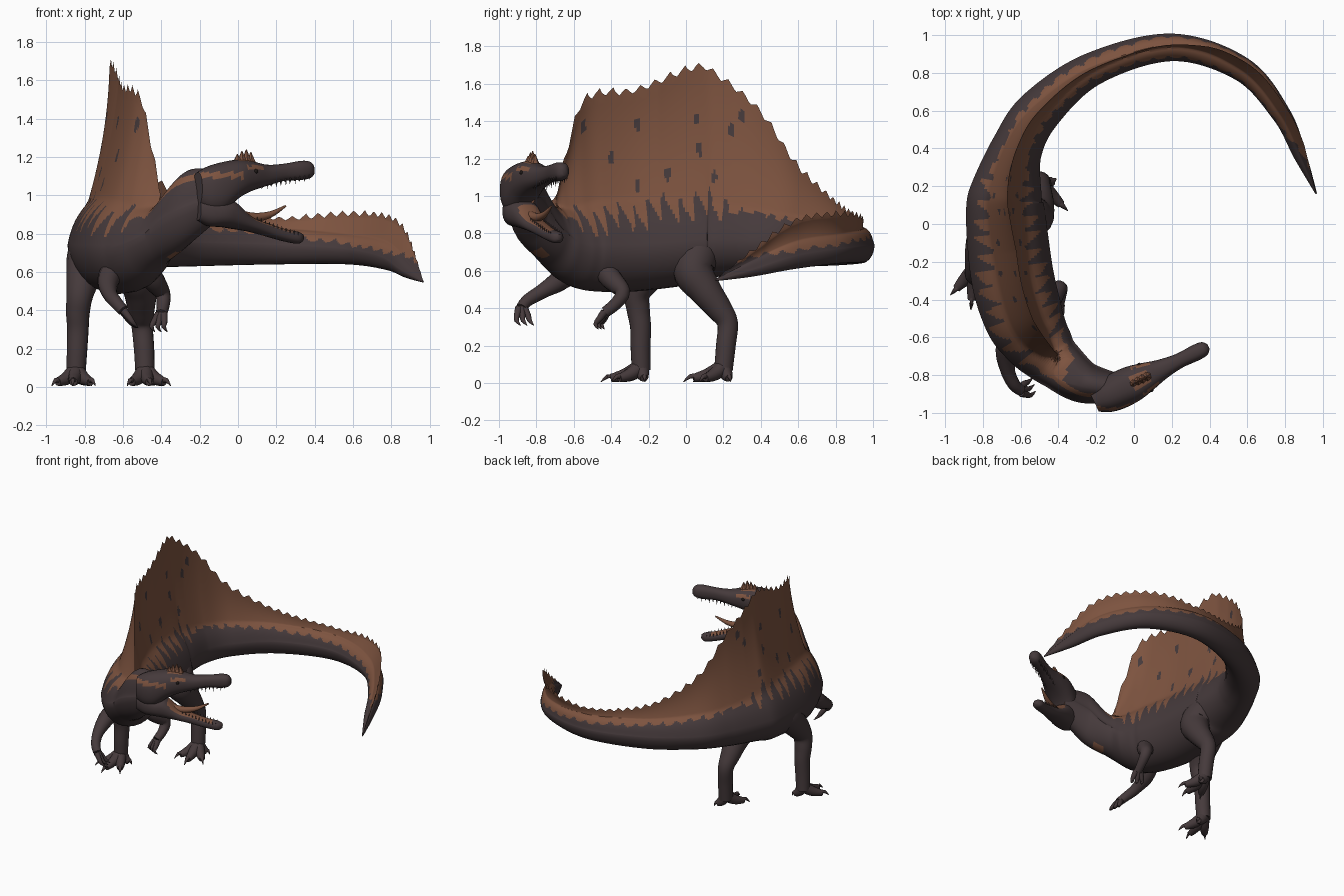
import bpy, bmesh, math
from mathutils import Vector

cube = bpy.data.objects.get("Cube")
if cube:
    bpy.data.objects.remove(cube, do_unlink=True)


def material(name, color):
    mat = bpy.data.materials.new(name)
    mat.use_nodes = True
    rgba = (*color, 1)
    mat.diffuse_color = rgba
    mat.node_tree.nodes["Principled BSDF"].inputs["Base Color"].default_value = rgba
    return mat


HIDE, SAIL, EYE = 0, 1, 2
MATERIALS = [material("dark hide", (.06, .042, .044)),
             material("brown sail", (.205, .087, .05)),
             material("black eye", (.012, .009, .008))]


def finish(name, bm, rule=None, color=HIDE, angle=50):
    """Turn a bmesh into a smooth object, coloured whole or by a face rule."""
    bmesh.ops.recalc_face_normals(bm, faces=bm.faces)
    for face in bm.faces:
        face.material_index = rule(face) if rule else color
    mesh = bpy.data.meshes.new(name)
    bm.to_mesh(mesh)
    bm.free()
    for mat in MATERIALS:
        mesh.materials.append(mat)
    obj = bpy.data.objects.new(name, mesh)
    bpy.context.collection.objects.link(obj)
    bpy.ops.object.select_all(action='DESELECT')
    obj.select_set(True)
    bpy.context.view_layer.objects.active = obj
    bpy.ops.object.shade_smooth_by_angle(angle=math.radians(angle))


def add_loft(bm, rings):
    """Skin closed rings of equal length and cap both ends."""
    loops = [[bm.verts.new(p) for p in ring] for ring in rings]
    for a, b in zip(loops, loops[1:]):
        for i in range(len(a)):
            j = (i + 1) % len(a)
            bm.faces.new((a[i], a[j], b[j], b[i]))
    bm.faces.new(loops[0])
    bm.faces.new(loops[-1])


def spline(points, spacing):
    """Catmull-Rom interpolation of tuples, sampled evenly in space."""
    pts = [tuple(p) for p in points]
    ends = [pts[0]] + pts + [pts[-1]]
    out = []
    for k in range(len(pts) - 1):
        p, q, r, s = ends[k:k + 4]
        steps = max(2, round((Vector(r[:3]) - Vector(q[:3])).length / spacing))
        for i in range(steps):
            t = i / steps
            out.append([b + t / 2 * (c - a + t * (2 * a - 5 * b + 4 * c - d + t * (3 * (b - c) + d - a)))
                        for a, b, c, d in zip(p, q, r, s)])
    return out + [list(pts[-1])]


def add_tube(bm, points, sides=14, spacing=.02):
    """Tapered limb through (x, y, z, radius) points."""
    path = spline(points, spacing)
    rings = []
    for i, p in enumerate(path):
        ahead, behind = path[min(i + 1, len(path) - 1)], path[max(i - 1, 0)]
        axis = (Vector(ahead[:3]) - Vector(behind[:3])).normalized()
        u = axis.cross(Vector((.3, 1, .2))).normalized()
        v = axis.cross(u)
        turn = [math.tau * k / sides for k in range(sides)]
        rings.append([Vector(p[:3]) + p[3] * (u * math.cos(a) + v * math.sin(a)) for a in turn])
    add_loft(bm, rings)


def clamp(value):
    return min(1, max(0, value))


# Body, neck, tail and sail in one skin
# x, y, half width, belly z, widest z, back z, sail z, colour border z
STATIONS = [
    (-.05, -.87, .06, .92, 1.02, 1.12, 1.12, 1.09),
    (-.26, -.838, .1, .74, .93, 1.13, 1.13, 1.06),
    (-.4, -.74, .125, .64, .8, .96, .96, .91),
    (-.472, -.668, .15, .56, .74, .94, 1.2, .87),
    (-.532, -.588, .17, .51, .72, .96, 1.46, .86),
    (-.587, -.482, .188, .49, .72, .98, 1.53, .88),
    (-.645, -.27, .195, .49, .72, .99, 1.55, .9),
    (-.68, .05, .187, .53, .74, .98, 1.67, .95),
    (-.675, .18, .168, .57, .75, .96, 1.62, .93),
    (-.62, .4, .122, .6, .75, .93, 1.43, .91),
    (-.5, .6, .107, .62, .75, .9, 1.14, .87),
    (-.22, .82, .079, .63, .75, .86, .94, .83),
    (.2, .935, .065, .64, .74, .83, .87, .79),
    (.57, .82, .058, .64, .72, .8, .89, .75),
    (.78, .58, .045, .61, .68, .76, .86, .71),
    (.88, .36, .03, .57, .61, .66, .71, .675),
    (.965, .16, .004, .545, .55, .556, .556, .62)]
LEVELS, BELLY = 36, 14
SPOTS = [(-.55, 1.37), (-.26, 1.38), (.06, 1.41), (.07, 1.25), (.24, 1.35), (-.4, 1.2), (.3, 1.43),
         (-.1, 1.12), (.15, 1.1), (-.26, 1.06)]
THROAT_PATCH = Vector((-.32, -.78, .69))


def build_body():
    bm = bmesh.new()
    path = spline(STATIONS, .011)
    rings, travel, marks = [], 0, []
    for i, (x, y, hw, zb, zm, zs, zt, border) in enumerate(path):
        a, b = path[max(i - 1, 0)], path[min(i + 1, len(path) - 1)]
        along = Vector((b[0] - a[0], b[1] - a[1], 0))
        travel += along.length / 2
        side = along.normalized().cross(Vector((0, 0, 1)))
        crest = clamp((zt - zs) / .06)
        period = .08 if zt > 1 else .065
        tooth = crest * period * .95 * abs((travel / period) % 1 - .4)
        # the sail tips inward over the shoulders and outward along the tail
        lean = crest * (.04 * clamp((.25 - y) / .4) * clamp(-x * 2) - .042 * clamp((x + .05) / .5))
        half = []
        for k in range(LEVELS):
            u = k / LEVELS
            z = zm + (zt - zm) * u
            round_w = hw * math.sqrt(max(0, 1 - ((z - zm) / (zs - zm)) ** 2))
            sail_w = .95 * hw * (1 - u) ** 2
            half.append(((round_w ** 5 + sail_w ** 5) ** .2, z))
        wide = half[0][0]
        under = [(wide * math.cos(math.pi * k / BELLY), zm - (zm - zb) * math.sin(math.pi * k / BELLY))
                 for k in range(1, BELLY)]
        outline = [(0, zt + tooth)] + half[::-1] + under + [(-w, z) for w, z in half]
        rings.append([Vector((x, y, z)) + side * (w + lean * clamp((z - zm) / (zt - zm)) ** 2)
                      for w, z in outline])
        stripes = .065 if zt > 1.2 and y < .25 else .01
        neck = x > -.36 and y < 0
        marks.append((border, stripes, travel, neck, Vector((x, y, 0)), side))
    add_loft(bm, rings)
    count = len(rings[0])
    bm.faces.ensure_lookup_table()
    bm.faces.index_update()

    def pattern(face):
        border, stripes, s, neck, middle, side = marks[min(face.index // count, len(marks) - 1)]
        c = face.calc_center_median()
        if (c - THROAT_PATCH).length < .045:
            return SAIL
        if neck:
            outer = (c - middle).dot(side) < 0
            return SAIL if outer and border < c.z < border + .035 else HIDE
        s += c.z * .12
        wave = math.sin(s * 70) + .3 * math.sin(s * 139 + 1) + .4 * math.sin(s * 23)
        spotted = any(((c.y - y) / .016) ** 2 + ((c.z - z) / .035) ** 2 < 1 for y, z in SPOTS)
        return SAIL if c.z > border + stripes * wave and not spotted else HIDE

    finish("body_and_sail", bm, pattern)


build_body()


# Head, set in its own frame: forward, sideways, height
def head_point(t, w, z):
    return Vector((-.12 + .9 * t - .44 * w, -.9 + .44 * t + .9 * w, z))


def head_frame(c):
    dx, dy = c.x + .12, c.y + .9
    return .9 * dx + .44 * dy, .9 * dy - .44 * dx


def jaw(name, stations, rule):
    bm = bmesh.new()
    rings = []
    for t, w, low, high in spline(stations, .012):
        mid, tall = (low + high) / 2, (high - low) / 2
        ring = []
        for k in range(32):
            c, s = math.cos(math.tau * k / 32), math.sin(math.tau * k / 32)
            ring.append(head_point(t, w * math.copysign(abs(c) ** .85, c),
                                   mid + tall * math.copysign(abs(s) ** .85, s)))
        rings.append(ring)
    add_loft(bm, rings)
    finish(name, bm, rule)


def skull_pattern(face):
    c = face.calc_center_median()
    t, w = head_frame(c)
    crown = .12 < t < .22 and c.z > 1.16 and abs(w) < .035
    brow = .15 < t < .25 and 1.135 < c.z < 1.155
    streak = t < .12 and 1.09 < c.z < 1.12 and w < 0
    return SAIL if crown or brow or streak else HIDE


def mouth_pattern(face):
    t, w = head_frame(face.calc_center_median())
    return SAIL if face.normal.z > .6 and .12 < t < .44 else HIDE


SKULL = [(-.1, .055, .95, 1.12), (-.04, .085, .91, 1.15), (.03, .098, .91, 1.17), (.12, .096, .98, 1.185),
         (.2, .08, 1.02, 1.18), (.3, .054, 1.05, 1.16), (.4, .04, 1.075, 1.165), (.5, .043, 1.08, 1.18),
         (.55, .036, 1.09, 1.175), (.572, .012, 1.11, 1.15)]
MANDIBLE = [(-.1, .04, .87, .98), (-.04, .07, .84, .99), (.03, .088, .835, .98), (.1, .083, .825, .97),
            (.2, .066, .81, .89), (.3, .048, .785, .855), (.4, .04, .76, .825), (.48, .036, .748, .81),
            (.51, .012, .765, .795)]
jaw("upper_jaw", SKULL, skull_pattern)
jaw("lower_jaw", MANDIBLE, mouth_pattern)


def spike(bm, base, tip, radius):
    add_tube(bm, [(*base, radius), (*tip, radius * .08)], sides=6, spacing=.1)


# Teeth along both jaws
bm = bmesh.new()
for i in range(11):
    t = .26 + .027 * i
    for w in (-.033, .033):
        up = 1.045 + .16 * (t - .26)
        spike(bm, head_point(t, w, up + .02), head_point(t, w, up - .006 - .01 * (i % 2)), .006)
        low = .865 - .28 * (t - .26)
        spike(bm, head_point(t * .88, w, low), head_point(t * .88, w, low + .022), .005)
finish("teeth", bm)

# Tongue, brow crest and eyes
bm = bmesh.new()
add_tube(bm, [(*head_point(.12, 0, .9), .03), (*head_point(.22, 0, .885), .025),
              (*head_point(.32, 0, .9), .017), (*head_point(.41, 0, .945), .005)])
finish("tongue", bm, color=SAIL)
bm = bmesh.new()
for i, height in enumerate((1.215, 1.232, 1.24, 1.225)):
    t = .13 + i * .026
    spike(bm, head_point(t, 0, 1.16), head_point(t, 0, height), .032)
finish("brow_crest", bm, color=SAIL)
for name, w in (("left_eye", .073), ("right_eye", -.073)):
    bm = bmesh.new()
    bmesh.ops.create_uvsphere(bm, u_segments=12, v_segments=8, radius=.012)
    bmesh.ops.translate(bm, verts=bm.verts, vec=head_point(.2, w, 1.125))
    finish(name, bm, color=EYE)


# Hind legs with splayed, clawed toes
def leg(name, points, heading):
    bm = bmesh.new()
    add_tube(bm, points, sides=18)
    x, y, z, r = points[-1]
    for turn, reach in ((-38, .155), (0, .18), (38, .155), (110, .07)):
        a = math.radians(heading + turn)
        d = Vector((math.sin(a), -math.cos(a), 0))
        at = lambda f, h: Vector((x, y, h)) + d * reach * f
        add_tube(bm, [(*at(0, z + .02), .042), (*at(.4, .05), .036), (*at(.7, .034), .028), (*at(.9, .027), .021)])
        add_tube(bm, [(*at(.82, .035), .017), (*at(1, .036), .012), (*at(1.2, .006), .002)], sides=8)
    finish(name, bm)


leg("left_hind_leg", [(-.63, .1, .82, .06), (-.585, .07, .71, .11), (-.535, .04, .6, .11), (-.51, .1, .5, .088),
                      (-.505, .175, .4, .07), (-.5, .222, .32, .056), (-.49, .213, .2, .053), (-.485, .2, .07, .05)], 8)
leg("right_hind_leg", [(-.73, 0, .82, .07), (-.775, -.09, .7, .11), (-.805, -.2, .58, .092), (-.825, -.26, .48, .07),
                       (-.835, -.255, .39, .062), (-.835, -.243, .3, .056), (-.84, -.243, .18, .053),
                       (-.845, -.24, .07, .05)], -5)


# Forearms with three curved claws
def arm(name, points, reach):
    bm = bmesh.new()
    add_tube(bm, points)
    hand, d = Vector(points[-1][:3]), Vector(reach)
    across = d.cross(Vector((0, 0, 1))).normalized()
    for k in (-1, 0, 1):
        root = hand + across * .014 * k
        knuckle = root + d * .55 + across * .016 * k
        bend = root + d * .95 + across * .022 * k
        tip = bend + Vector((d.x * .1 + .02, d.y * .1 + .02, -.025))
        add_tube(bm, [(*root, .022), (*knuckle, .017), (*bend, .012), (*tip, .002)], sides=8)
    finish(name, bm)


arm("left_arm", [(-.52, -.47, .68, .06), (-.45, -.41, .57, .06), (-.395, -.34, .49, .042), (-.39, -.37, .43, .034),
                 (-.4, -.43, .38, .03)], (-.02, -.04, -.07))
arm("right_arm", [(-.63, -.56, .66, .06), (-.675, -.66, .56, .058), (-.67, -.77, .49, .04), (-.635, -.85, .44, .033),
                  (-.6, -.88, .4, .03)], (.05, .01, -.07))
